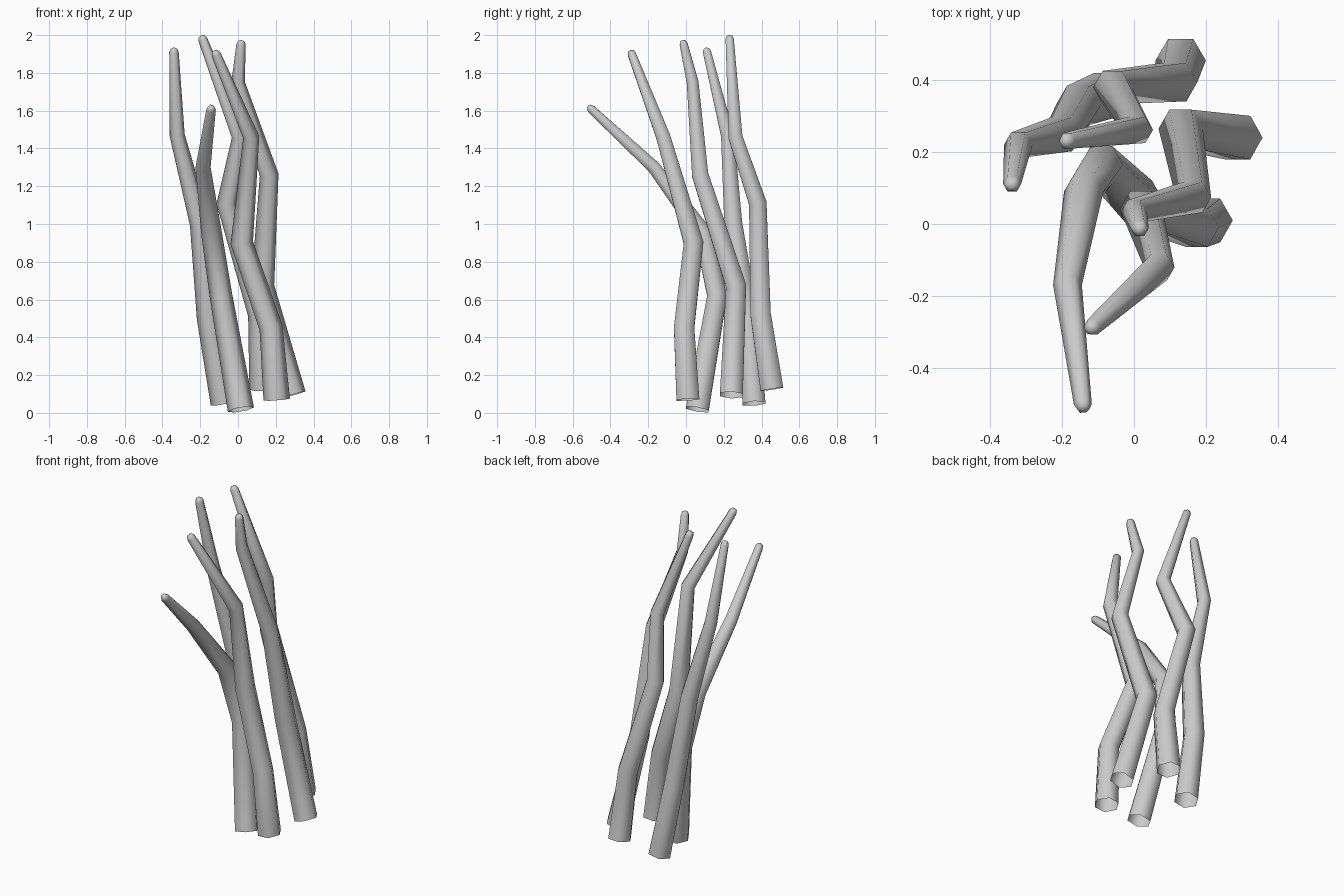
import bpy
import bmesh
import math
from mathutils import Vector

SIDES = 6

cube = bpy.data.objects.get("Cube")
if cube:
    bpy.data.objects.remove(cube, do_unlink=True)

# Single plain grey for every stem
grey = bpy.data.materials.new("pale_grey")
grey.use_nodes = True
grey.diffuse_color = (0.6, 0.6, 0.6, 1)
grey.node_tree.nodes["Principled BSDF"].inputs["Base Color"].default_value = (0.6, 0.6, 0.6, 1)


def add_ring(bm, centre, axis, radius):
    """Six-sided ring of vertices square to the axis."""
    turn = Vector((0, 0, 1)).rotation_difference(axis)
    ring = []
    for i in range(SIDES):
        a = math.tau * i / SIDES
        ring.append(bm.verts.new(centre + turn @ Vector((math.cos(a), math.sin(a), 0)) * radius))
    return ring


def make_stem(name, nodes):
    """Tapered bent tube through (x, y, z, radius) nodes, open below, round tip."""
    points = [Vector(n[:3]) for n in nodes]
    radii = [n[3] for n in nodes]
    dirs = [(b - a).normalized() for a, b in zip(points, points[1:])]
    axes = [dirs[0]] + [(a + b).normalized() for a, b in zip(dirs, dirs[1:])] + [dirs[-1]]

    bm = bmesh.new()
    tip, end, r = points[-1], dirs[-1], radii[-1]
    points[-1] = tip - end * r
    rings = [add_ring(bm, p, a, w) for p, a, w in zip(points, axes, radii)]

    # Rounded tip
    rings.append(add_ring(bm, tip - end * r * 0.3, end, r * 0.7))
    pole = bm.verts.new(tip)

    for low, high in zip(rings, rings[1:]):
        for i in range(SIDES):
            j = (i + 1) % SIDES
            bm.faces.new((low[i], low[j], high[j], high[i]))
    for i in range(SIDES):
        bm.faces.new((rings[-1][i], rings[-1][(i + 1) % SIDES], pole))
    for face in bm.faces:
        face.smooth = True

    mesh = bpy.data.meshes.new(name)
    bm.to_mesh(mesh)
    bm.free()
    mesh.materials.append(grey)
    bpy.context.collection.objects.link(bpy.data.objects.new(name, mesh))


# Each stem from base to tip
make_stem("front_leaning_stem", [
    (0.015, 0.06, 0.018, 0.070), (-0.09, 0.165, 0.62, 0.060), (-0.14, 0.09, 0.95, 0.055),
    (-0.185, -0.17, 1.30, 0.040), (-0.14, -0.52, 1.625, 0.025)])
make_stem("front_left_stem", [
    (0.205, 0.01, 0.07, 0.070), (0.175, -0.01, 0.45, 0.062), (0.02, 0.04, 0.90, 0.060),
    (0.07, -0.12, 1.46, 0.043), (-0.125, -0.295, 1.92, 0.025)])
make_stem("left_stem", [
    (0.29, 0.24, 0.095, 0.070), (0.13, 0.265, 0.67, 0.062), (0.165, 0.075, 1.26, 0.050),
    (0.0, 0.035, 1.75, 0.036), (0.018, -0.018, 1.975, 0.025)])
make_stem("right_stem", [
    (-0.075, 0.36, 0.05, 0.070), (-0.155, 0.33, 0.50, 0.063), (-0.20, 0.25, 1.00, 0.055),
    (-0.322, 0.22, 1.47, 0.040), (-0.34, 0.105, 1.935, 0.025)])
make_stem("back_stem", [
    (0.13, 0.455, 0.125, 0.070), (0.115, 0.395, 0.52, 0.062), (-0.06, 0.38, 1.11, 0.054),
    (0.01, 0.262, 1.46, 0.043), (-0.195, 0.23, 2.0, 0.025)])
